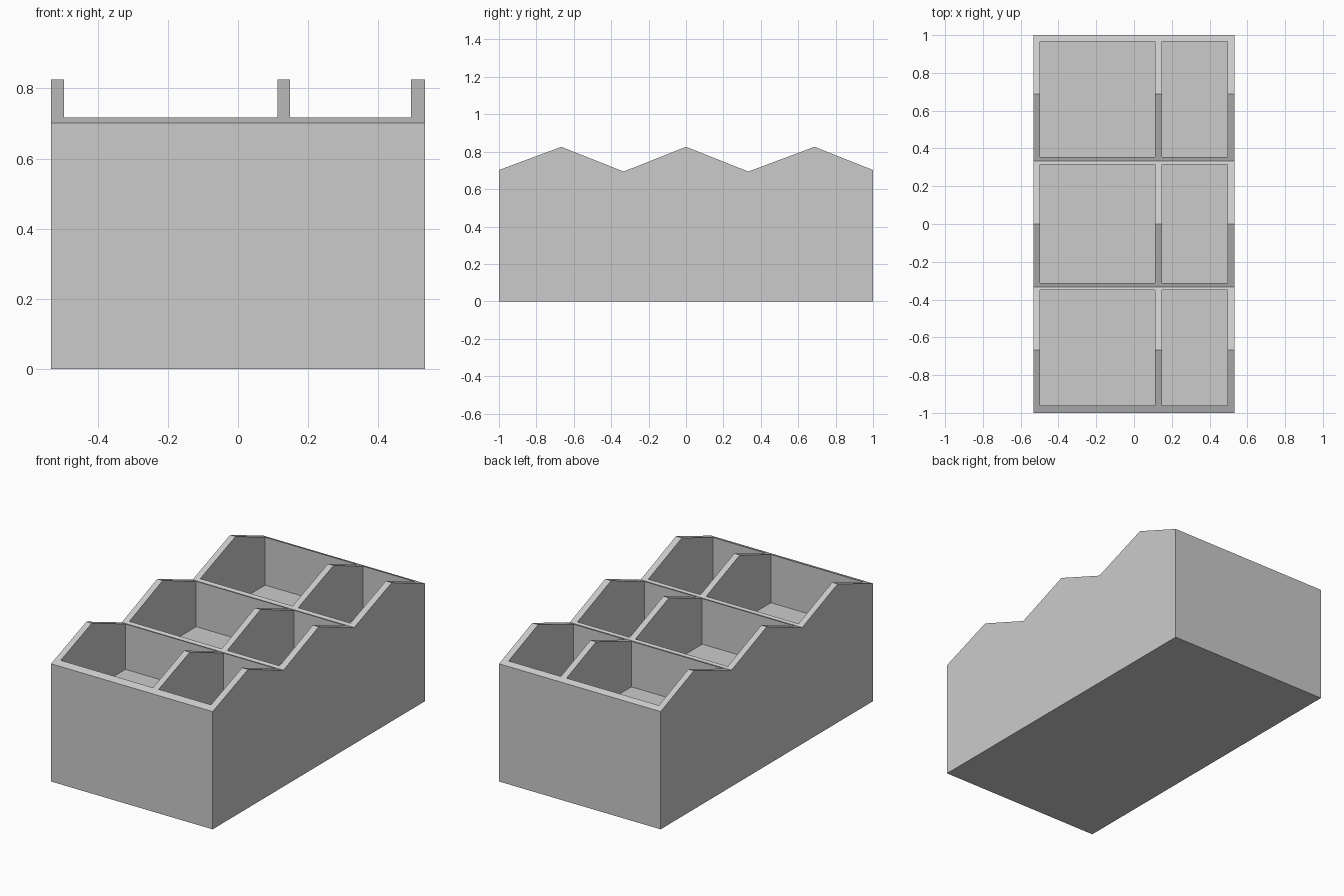
import bpy
import bmesh
from mathutils import Matrix, Vector

if "Cube" in bpy.data.objects:
    bpy.data.objects.remove(bpy.data.objects["Cube"])

grey = bpy.data.materials.new("light grey")
grey.diffuse_color = (0.6, 0.6, 0.6, 1)
grey.use_nodes = True
grey.node_tree.nodes["Principled BSDF"].inputs["Base Color"].default_value = grey.diffuse_color


def make_object(name, bm):
    bmesh.ops.recalc_face_normals(bm, faces=bm.faces[:])
    mesh = bpy.data.meshes.new(name)
    bm.to_mesh(mesh)
    bm.free()
    mesh.materials.append(grey)
    obj = bpy.data.objects.new(name, mesh)
    bpy.context.collection.objects.link(obj)
    return obj


# Tray body: zigzag side profile (y, z) extruded across the width
HALF_WIDTH = 0.533
profile = [(-1, 0), (1, 0), (1, 0.702), (0.687, 0.826), (0.333, 0.694),
           (0, 0.826), (-0.333, 0.694), (-0.667, 0.826), (-1, 0.702)]
bm = bmesh.new()
side = bm.faces.new([bm.verts.new((-HALF_WIDTH, y, z)) for y, z in profile])
extruded = bmesh.ops.extrude_face_region(bm, geom=[side])["geom"]
bmesh.ops.translate(bm, vec=(2 * HALF_WIDTH, 0, 0),
                    verts=[g for g in extruded if isinstance(g, bmesh.types.BMVert)])
# The extruded source face is kept only if the shell stays closed
open_edges = [e for e in bm.edges if e.is_boundary]
if open_edges:
    bmesh.ops.holes_fill(bm, edges=open_edges)
tray = make_object("compartment_tray", bm)

# Pockets: a wide and a narrow column, three rows each
FLOOR, ABOVE = 0.43, 1.0
columns = [(-0.497, 0.112), (0.149, 0.494)]
rows = [(-0.96, -0.35), (-0.313, 0.316), (0.354, 0.965)]
bm = bmesh.new()
for x0, x1 in columns:
    for y0, y1 in rows:
        centre = Vector(((x0 + x1) / 2, (y0 + y1) / 2, (FLOOR + ABOVE) / 2))
        size = Matrix.Diagonal((x1 - x0, y1 - y0, ABOVE - FLOOR, 1))
        bmesh.ops.create_cube(bm, size=1, matrix=Matrix.Translation(centre) @ size)
pockets = make_object("pocket_cutter", bm)
pockets.hide_render = True
pockets.hide_set(True)

cut = tray.modifiers.new("pockets", "BOOLEAN")
cut.operation = "DIFFERENCE"
cut.solver = "EXACT"
cut.object = pockets
